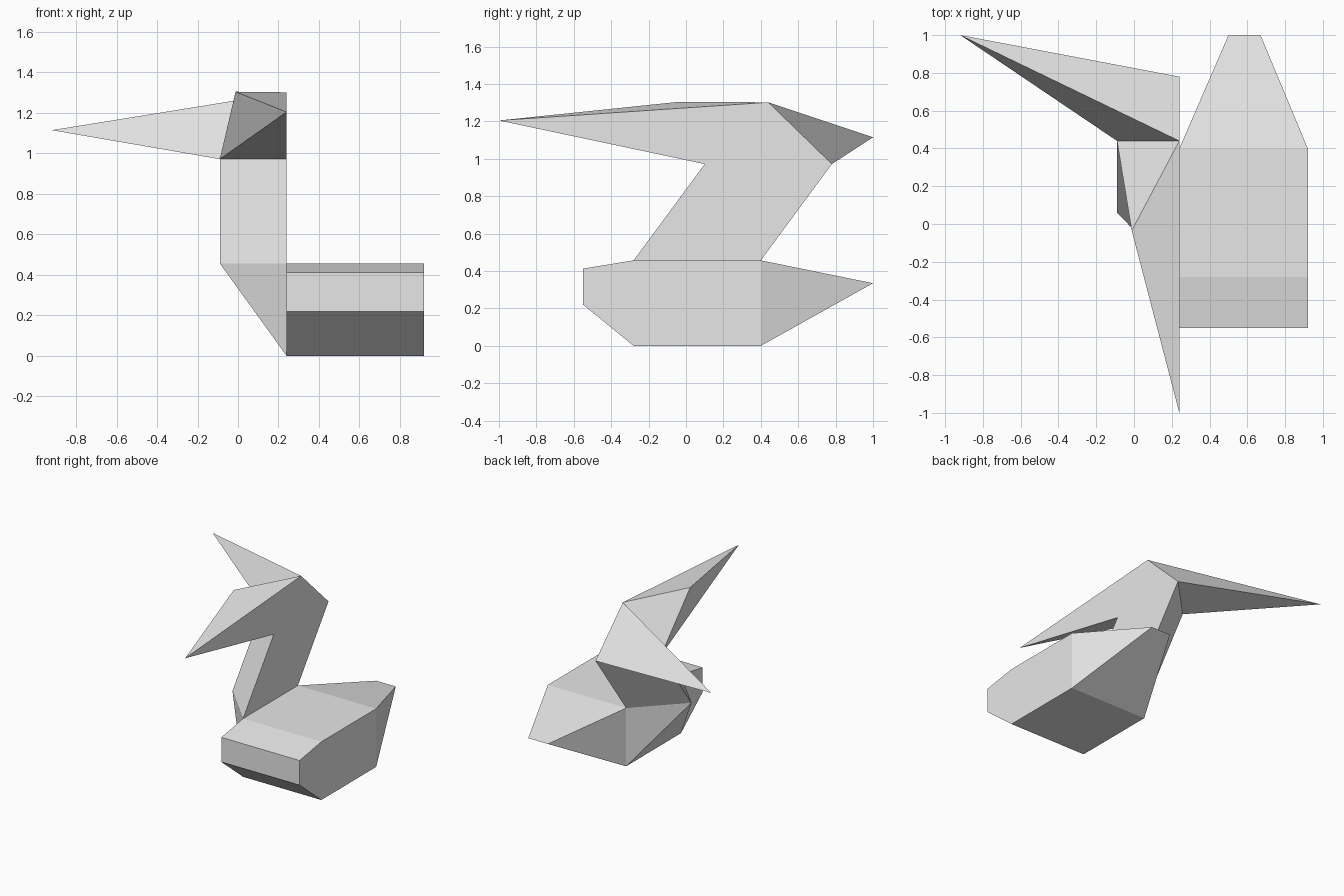
import bpy
import bmesh

cube = bpy.data.objects.get("Cube")
if cube:
    bpy.data.objects.remove(cube, do_unlink=True)

# One plain grey paper colour
grey = bpy.data.materials.new("paper_grey")
grey.use_nodes = True
colour = (0.8, 0.8, 0.8, 1)
grey.diffuse_color = colour
grey.node_tree.nodes["Principled BSDF"].inputs["Base Color"].default_value = colour


def folded_part(name, faces, inside):
    """Flat-faced part; every face is turned away from the inside point."""
    bm = bmesh.new()
    for corners in faces:
        face = bm.faces.new([bm.verts.new(c) for c in corners])
        face.normal_update()
        offset = face.calc_center_median() - bm_centre(inside)
        if face.normal.dot(offset) < 0:
            face.normal_flip()
    bmesh.ops.remove_doubles(bm, verts=bm.verts[:], dist=0.0005)
    mesh = bpy.data.meshes.new(name)
    bm.to_mesh(mesh)
    bm.free()
    mesh.materials.append(grey)
    obj = bpy.data.objects.new(name, mesh)
    bpy.context.collection.objects.link(obj)
    return obj


def bm_centre(points):
    total = [sum(axis) / len(points) for axis in zip(*points)]
    from mathutils import Vector
    return Vector(total)


# Shared fold points
side, outer, edge = 0.24, 0.92, -0.09
low_front, low_back = (side, -0.28, 0), (side, 0.4, 0)
base_front, base_back = (side, -0.28, 0.457), (side, 0.4, 0.457)
base_edge = (edge, 0.06, 0.457)
throat, nape, cheek = (side, 0.1, 0.972), (side, 0.78, 0.972), (edge, 0.44, 0.972)
crown, brow = (side, 0.44, 1.302), (-0.012, -0.035, 1.305)
beak_tip, crest_tip = (side, -1, 1.205), (-0.92, 1, 1.115)

# Body: a side profile swept across its width
profile = [(-0.55, 0.22), (-0.28, 0), (0.4, 0), (0.4, 0.457), (-0.28, 0.457), (-0.55, 0.413)]
near = [(side, y, z) for y, z in profile]
far = [(outer, y, z) for y, z in profile]
body_faces = [far, [near[i] for i in (0, 1, 4, 5)]]
for i in (0, 1, 3, 4, 5):
    j = (i + 1) % len(profile)
    body_faces.append([near[i], near[j], far[j], far[i]])
folded_part("body", body_faces, near + far)

# Tail: wedge narrowing to a short edge
tail_near, tail_far = (0.5, 1, 0.335), (0.67, 1, 0.335)
folded_part("tail", [
    [near[3], far[3], tail_far, tail_near],
    [near[2], far[2], tail_far, tail_near],
    [near[2], near[3], tail_near],
    [far[2], far[3], tail_far],
], [near[2], near[3], far[2], far[3], tail_near, tail_far])

# Gusset joining the neck to the body side
folded_part("neck_gusset", [
    [base_edge, base_front, low_front],
    [base_edge, base_back, low_back],
    [base_edge, low_front, low_back],
], [base_edge, base_front, base_back, low_front, low_back])

# Neck: leaning three-sided tube
folded_part("neck", [
    [base_front, throat, cheek, base_edge],
    [base_back, nape, cheek, base_edge],
    [base_front, base_back, nape, throat],
], [base_front, base_back, base_edge, throat, nape, cheek])

# Head with long pointed beak
folded_part("head", [
    [beak_tip, brow, crown],
    [beak_tip, brow, cheek],
    [beak_tip, cheek, throat],
    [crown, brow, cheek],
    [beak_tip, throat, nape, crown],
], [beak_tip, brow, crown, cheek, throat, nape])

# Crest: spike pointing back and sideways
folded_part("crest", [
    [crest_tip, cheek, crown],
    [crest_tip, crown, nape],
    [crest_tip, nape, cheek],
], [crest_tip, cheek, crown, nape])
